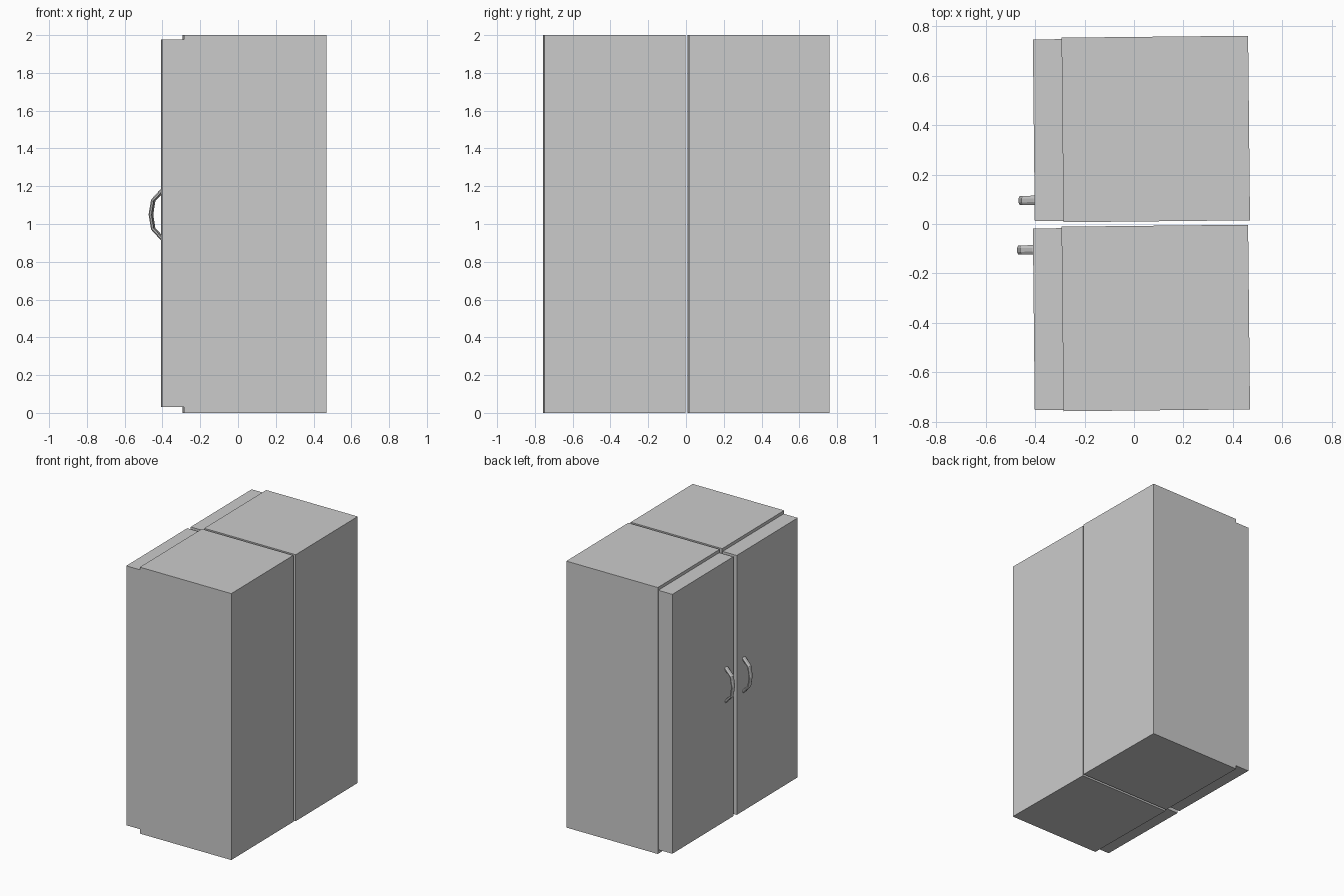
import bpy, bmesh, math
from mathutils import Vector, Matrix

cube = bpy.data.objects.get("Cube")
if cube:
    bpy.data.objects.remove(cube)

grey = bpy.data.materials.new("cabinet grey")
grey.use_nodes = True
color = (0.6, 0.6, 0.6, 1)
grey.diffuse_color = color
grey.node_tree.nodes["Principled BSDF"].inputs["Base Color"].default_value = color


def make(name, bm, place):
    bmesh.ops.recalc_face_normals(bm, faces=bm.faces)
    mesh = bpy.data.meshes.new(name)
    bm.to_mesh(mesh)
    bm.free()
    mesh.materials.append(grey)
    obj = bpy.data.objects.new(name, mesh)
    obj.matrix_world = place
    bpy.context.collection.objects.link(obj)


def box(name, low, high, place):
    low, high = Vector(low), Vector(high)
    bm = bmesh.new()
    bmesh.ops.create_cube(bm, size=1)
    bmesh.ops.scale(bm, vec=high - low, verts=bm.verts)
    bmesh.ops.translate(bm, vec=(low + high) / 2, verts=bm.verts)
    make(name, bm, place)


def handle(name, y, place):
    # Flattened eight-sided tube swept along a bowed path
    half = [(0, 0.056), (0.075, 0.044), (0.125, -0.002), (0.14, -0.03)]
    path = [(-z, out) for z, out in reversed(half[1:])] + half
    bm = bmesh.new()
    rings = []
    for i, (z, out) in enumerate(path):
        a, b = path[max(i - 1, 0)], path[min(i + 1, len(path) - 1)]
        normal = Vector((-(b[0] - a[0]), 0, -(b[1] - a[1]))).normalized()
        centre = Vector((DOOR_X - out, y, 1.05 + z))
        ring = []
        for k in range(8):
            t = math.tau * (k + 0.5) / 8
            p = centre + normal * 0.01 * math.cos(t) + Vector((0, 0.02 * math.sin(t), 0))
            ring.append(bm.verts.new(p))
        rings.append(ring)
    for r, s in zip(rings, rings[1:]):
        for k in range(8):
            n = (k + 1) % 8
            bm.faces.new((r[k], r[n], s[n], s[k]))
    bm.faces.new(rings[0])
    bm.faces.new(rings[-1])
    make(name, bm, place)


BODY_X, BODY_Y = 0.377, 0.373
DOOR_X = -BODY_X - 0.116

# Two slightly turned cabinets side by side, doors facing -x
for side, y, grip in (("left", 0.384, -0.283), ("right", -0.38, 0.281)):
    place = Matrix.Translation((0.088, y, 0)) @ Matrix.Rotation(0.0104, 4, "Z")
    box(side + "_cabinet_body", (-BODY_X, -BODY_Y, 0), (BODY_X, BODY_Y, 2), place)
    box(side + "_door", (DOOR_X, -0.367, 0.03), (-BODY_X, 0.367, 1.977), place)
    handle(side + "_door_handle", grip, place)
